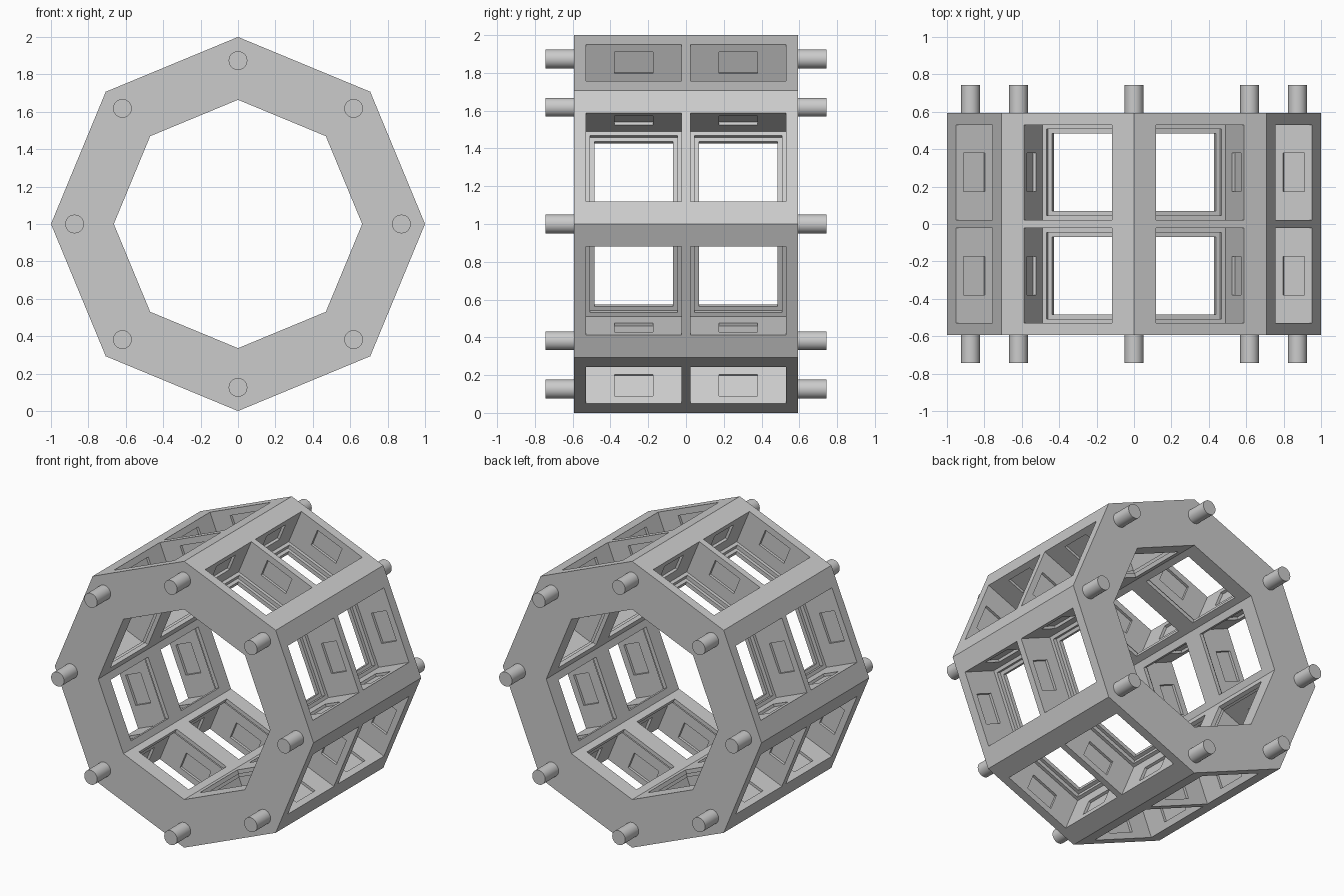
import bpy, bmesh
from math import sin, cos, pi, radians
from mathutils import Matrix, Vector

cube = bpy.data.objects.get("Cube")
if cube:
    bpy.data.objects.remove(cube, do_unlink=True)

# Main dimensions
SIDES = 8
INNER = 0.664                      # inner ring radius, outer is 1
HALF_LEN = 0.594
CELL_Y, CELL = 0.2765, 0.254       # window centre along y, half size
STEP1, STEP2 = 0.231, 0.208        # half sizes of the stepped frame
APO = cos(pi / SIDES)
THICK = APO * (1 - INNER)
DEPTH1, DEPTH2 = 0.256, 0.283
EDGE = sin(pi / SIDES)

grey = bpy.data.materials.new("plain_grey")
grey.use_nodes = True
colour = (0.6, 0.6, 0.6, 1)
grey.diffuse_color = colour
grey.node_tree.nodes["Principled BSDF"].inputs["Base Color"].default_value = colour


def make_object(name, bm):
    bmesh.ops.recalc_face_normals(bm, faces=bm.faces[:])
    mesh = bpy.data.meshes.new(name)
    bm.to_mesh(mesh)
    bm.free()
    mesh.materials.append(grey)
    obj = bpy.data.objects.new(name, mesh)
    bpy.context.collection.objects.link(obj)
    return obj


def add_face(bm, points):
    return bm.faces.new([bm.verts.new(p) for p in points])


def bridge(bm, loops, cap=False):
    """Join successive four-point loops with quads."""
    for a, b in zip(loops, loops[1:]):
        for i in range(4):
            j = (i + 1) % 4
            add_face(bm, (a[i], a[j], b[j], b[i]))
    if cap:
        add_face(bm, loops[-1])


def panel_point(k, t, y, d):
    """Point on side k: t along the edge, y along the axis, d inward."""
    a = (k + 0.5) * 2 * pi / SIDES
    r = APO - d
    return Vector((r * cos(a) - t * sin(a), y, 1 + r * sin(a) + t * cos(a)))


def holed_sheet(bm, k, half_edge, hole, d):
    """Flat side of the ring with two square openings."""
    ts = (-half_edge, -hole, hole, half_edge)
    ys = (-HALF_LEN, -CELL_Y - hole, -CELL_Y + hole,
          CELL_Y - hole, CELL_Y + hole, HALF_LEN)
    for i in range(3):
        for j in range(5):
            if i == 1 and j in (1, 3):
                continue
            add_face(bm, [panel_point(k, t, y, d) for t, y in (
                (ts[i], ys[j]), (ts[i + 1], ys[j]),
                (ts[i + 1], ys[j + 1]), (ts[i], ys[j + 1]))])
    return ts


def window(bm, k, yc):
    """Window shaft with a recessed pad on each wall and a stepped lip."""
    def square(half, d):
        return [panel_point(k, s * half, yc + u * half, d)
                for s, u in ((-1, -1), (1, -1), (1, 1), (-1, 1))]

    bridge(bm, [square(STEP1 if n == 1 else h, d) if n else square(h, d)
                for n, (h, d) in enumerate((
                    (CELL, DEPTH1), (STEP1, DEPTH1), (STEP1, DEPTH2),
                    (STEP2, DEPTH2), (STEP2, THICK)))])

    for q in range(4):
        def wall_point(w, d, push):
            # w runs along the wall, push moves into the wall
            t, y = w, CELL + push
            for _ in range(q):
                t, y = -y, t
            return panel_point(k, t, yc + y, d)

        def rect(w, d0, d1, push):
            return [wall_point(s, d, push)
                    for s, d in ((-w, d0), (w, d0), (w, d1), (-w, d1))]

        bridge(bm, [rect(CELL, 0, DEPTH1, 0),
                    rect(0.103, 0.043, 0.168, 0),
                    rect(0.103, 0.043, 0.168, 0.018)], cap=True)


# Octagonal ring with two windows on every side
bm = bmesh.new()
for k in range(SIDES):
    outer = holed_sheet(bm, k, EDGE, CELL, 0)
    inner = holed_sheet(bm, k, EDGE * INNER, STEP2, THICK)
    for yc in (-CELL_Y, CELL_Y):
        window(bm, k, yc)
    for y in (-HALF_LEN, HALF_LEN):
        add_face(bm, [panel_point(k, t, y, 0) for t in outer]
                 + [panel_point(k, t, y, THICK) for t in reversed(inner)])
bmesh.ops.remove_doubles(bm, verts=bm.verts[:], dist=0.0001)
make_object("octagonal_frame", bm)

# Round connector pegs at every corner, front and back
for end, side in (("front", -1), ("back", 1)):
    for k in range(SIDES):
        a = k * 2 * pi / SIDES
        bm = bmesh.new()
        bmesh.ops.create_cone(bm, cap_ends=True, segments=32,
                              radius1=0.05, radius2=0.05, depth=0.153,
                              matrix=Matrix.Rotation(radians(90), 4, 'X'))
        for f in bm.faces:
            f.smooth = len(f.verts) == 4
        peg = make_object(f"{end}_peg_{k + 1}", bm)
        peg.location = (0.874 * cos(a), side * 0.6665, 1 + 0.874 * sin(a))
